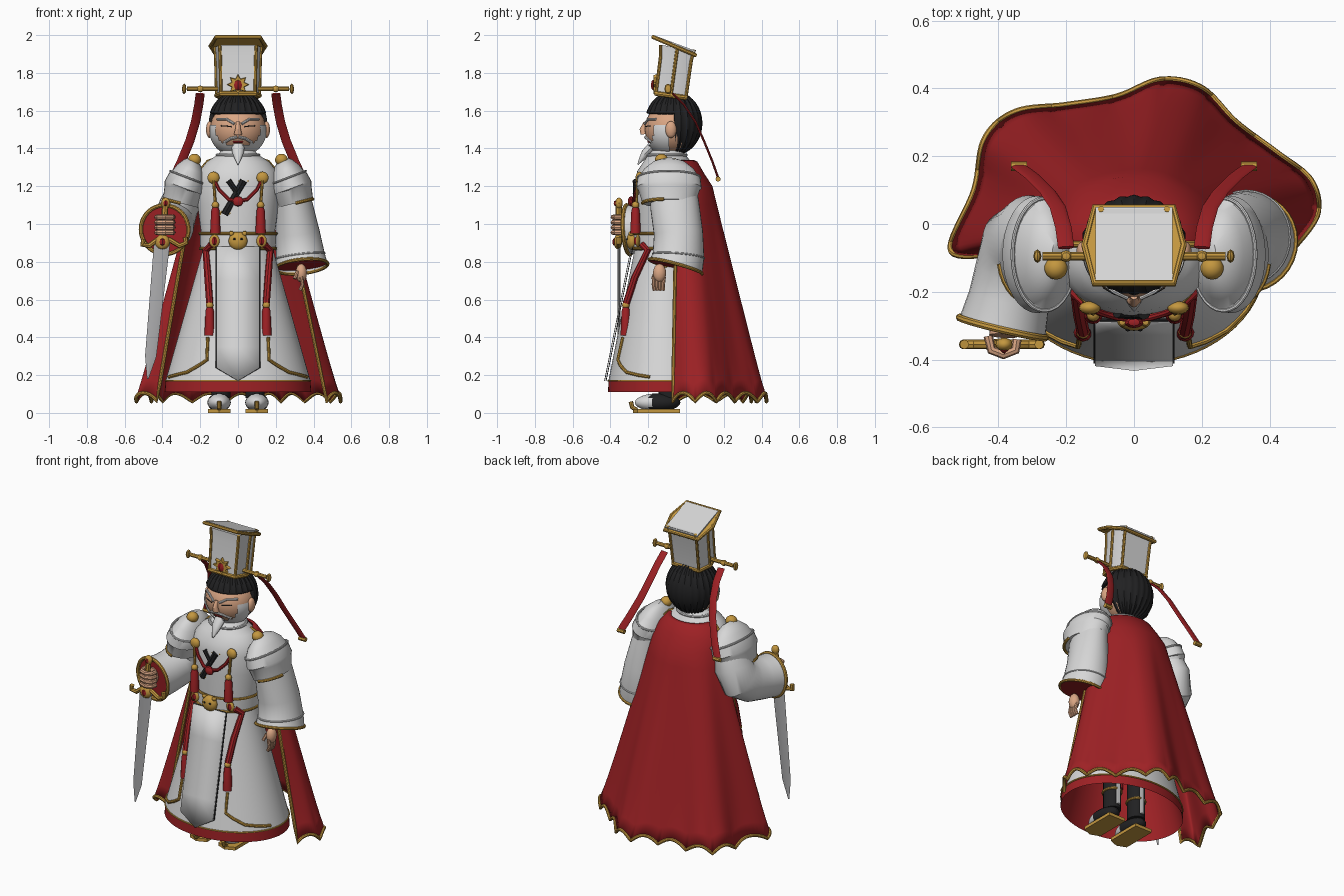
import bpy, bmesh, math
from mathutils import Vector

default_cube = bpy.data.objects.get("Cube")
if default_cube:
    bpy.data.objects.remove(default_cube, do_unlink=True)


def material(name, red, green, blue):
    mat = bpy.data.materials.new(name)
    mat.use_nodes = True
    mat.diffuse_color = (red, green, blue, 1)
    mat.node_tree.nodes["Principled BSDF"].inputs["Base Color"].default_value = (red, green, blue, 1)
    return mat


white = material("white cloth", .68, .68, .68)
red = material("red cloth", .34, .015, .018)
gold = material("gold trim", .55, .31, .05)
black = material("black hair", .015, .015, .016)
skin = material("skin", .7, .38, .23)
steel = material("steel", .42, .42, .43)
HEXAGON = [(1, 0), (.8, 1), (-.8, 1), (-1, 0), (-.8, -1), (.8, -1)]
RECTANGLE = [(1, 1), (-1, 1), (-1, -1), (1, -1)]


def circle(count):
    return [(math.cos(math.tau * k / count), math.sin(math.tau * k / count)) for k in range(count)]


def finish(name, bm, mat):
    bmesh.ops.recalc_face_normals(bm, faces=bm.faces)
    mesh = bpy.data.meshes.new(name)
    bm.to_mesh(mesh)
    bm.free()
    mesh.materials.append(mat)
    ob = bpy.data.objects.new(name, mesh)
    bpy.context.collection.objects.link(ob)
    return ob


def grid(name, rows, mat, closed=False, caps=False):
    bm = bmesh.new()
    verts = [[bm.verts.new(p) for p in row] for row in rows]
    count = len(rows[0])
    for low, high in zip(verts, verts[1:]):
        for k in range(count if closed else count - 1):
            n = (k + 1) % count
            bm.faces.new((low[k], low[n], high[n], high[k]))
    if caps:
        bm.faces.new(verts[0])
        bm.faces.new(verts[-1])
    return finish(name, bm, mat)


def loft(name, path, mat, shape=None, caps=True):
    """Skin rings (x, y, z, width, depth) along a path; returns the rings."""
    shape = shape or circle(32)
    centres = [Vector(p[:3]) for p in path]
    rings = []
    for i, (c, p) in enumerate(zip(centres, path)):
        along = (centres[min(i + 1, len(path) - 1)] - centres[max(i - 1, 0)]).normalized()
        side = (Vector((1, 0, 0)) - along * along.x).normalized()
        other = along.cross(side)
        rings.append([c + side * a * p[3] + other * b * p[4] for a, b in shape])
    grid(name, rings, mat, True, caps)
    return rings


def tube(name, points, radius, mat, closed=False):
    curve = bpy.data.curves.new(name, "CURVE")
    curve.dimensions = "3D"
    curve.bevel_depth = radius
    curve.bevel_resolution = 2
    curve.use_fill_caps = True
    curve.materials.append(mat)
    spline = curve.splines.new("POLY")
    spline.points.add(len(points) - 1)
    for target, p in zip(spline.points, points):
        target.co = (*p, 1)
    spline.use_cyclic_u = closed
    ob = bpy.data.objects.new(name, curve)
    bpy.context.collection.objects.link(ob)
    bpy.ops.object.select_all(action="DESELECT")
    ob.select_set(True)
    bpy.context.view_layer.objects.active = ob
    bpy.ops.object.convert(target="MESH")


def ball(name, centre, scale, mat, segments=24, keep=None, ridge=0):
    bm = bmesh.new()
    bmesh.ops.create_uvsphere(bm, u_segments=segments, v_segments=max(segments // 2, 4), radius=1)
    for v in bm.verts:
        swell = 1 + ridge * math.cos(24 * math.atan2(v.co.y, v.co.x))
        v.co = Vector(centre) + Vector([a * b * swell for a, b in zip(v.co, scale)])
    if keep:
        drop = [f for f in bm.faces if not keep(f.calc_center_median())]
        bmesh.ops.delete(bm, geom=drop, context="FACES")
    return finish(name, bm, mat)


def skirt_size(z):
    return .19 + .285 * (.85 - z), .165 + .2 * (.85 - z)


def on_skirt(x, z, lift=0):
    wide, deep = skirt_size(z)
    return (x, -.11 - deep * math.sqrt(1 - (x / wide) ** 2) - lift, z)


def on_chest(x, z, lift=.01):
    return (x, -.1 - .17 * math.sqrt(1 - (x / .22) ** 2) - lift, z)


def on_face(x, z, lift=.003):
    return (x, -.075 - .144 * math.sqrt(1 - (x / .148) ** 2 - ((z - 1.505) / .138) ** 2) - lift, z)


def tassel(name, top, length):
    x, y, z = top
    ball(name + "_knot", top, (.02, .02, .02), gold, 12)
    loft(name, [(x, y, z, .012, .012), (x, y, z - .03, .022, .022), (x, y, z - length, .028, .028)],
         red, circle(12))


# Skirt, hem and open lining
skirt = loft("skirt", [(0, -.11, z, *skirt_size(z)) for z in (.86, .7, .5, .3, .17)], white, circle(64), False)
tube("hem_trim", skirt[-1], .005, gold, True)
loft("skirt_hem", [(0, -.11, .17, .383, .3), (0, -.11, .11, .388, .303)], red, circle(64), False)
loft("skirt_lining", [(0, -.11, .11, .386, .301), (0, -.11, .17, .372, .288), (0, -.11, .62, .24, .195)],
     red, circle(64), False)

# Front panel with dark backing
for name, mat, extra, lift in (("panel_backing", black, .005, .014), ("front_panel", white, 0, .022)):
    rows = []
    for z in (.88, .7, .5, .35, .24):
        tips = [z, z - .07 if z < .3 else z, z]
        rows.append([(x * (.115 + extra), on_skirt(0, h, lift)[1], h) for x, h in zip((-1, 0, 1), tips)])
    plate = grid(name, rows, mat)
    plate.modifiers.new("Thickness", "SOLIDIFY").thickness = .004

# Torso, collar and belt
torso = loft("torso", [(0, -.1, z, w, d) for z, w, d in (
    (.84, .19, .165), (.95, .195, .168), (1.1, .215, .17), (1.22, .22, .17), (1.28, .205, .158),
    (1.33, .165, .125), (1.365, .11, .1), (1.39, .085, .08))], white, circle(48))
tube("collar", torso[-2], .009, white, True)
belt = loft("belt", [(0, -.1, .87, .2, .178), (0, -.1, .95, .203, .178)], white, circle(48))
for edge in belt:
    tube("belt_edge", edge, .008, gold, True)
ball("belt_clasp", (0, -.285, .91), (.05, .03, .048), gold)
for s in (-1, 1):
    ball("clasp_ear", (s * .035, -.29, .95), (.014, .014, .014), gold, 10)
    ball("clasp_eye", (s * .018, -.31, .92), (.008, .007, .006), black, 8)

# Chest lapel and cords
for shift, mat, radius in ((0, black, .022), (.025, gold, .008), (-.025, gold, .008)):
    tube("lapel", [on_chest(-.07 + shift, 1.05, -.008), on_chest(.03 + shift, 1.23, -.008)], radius, mat)
tube("lapel_fold", [on_chest(-.05, 1.23, -.004), on_chest(0, 1.16, -.004)], .016, black)
ball("cord_knot", on_chest(0, 1.12, .02), (.03, .018, .028), red, 10)

# Ornaments, shoulders and legs on both sides
for s in (-1, 1):
    tube("chest_cord", [on_chest(s * x, z) for x, z in ((.13, 1.24), (.1, 1.18), (.05, 1.13), (0, 1.12))], .01, red)
    ball("medallion", on_chest(s * .13, 1.245), (.032, .02, .032), gold, 16)
    tube("bead_chain", [on_chest(s * .13, 1.24, .02), on_chest(s * .12, 1.1, .02)], .008, gold)
    tassel("chest_tassel", on_chest(s * .12, 1.1, .025), .15)
    ball("belt_plate", on_chest(s * .125, .91, .015), (.028, .012, .035), gold, 12)
    ball("belt_gem", on_chest(s * .125, .91, .025), (.015, .012, .022), red, 4)
    tube("long_cord", [on_skirt(s * x, z, .025) for x, z in ((.14, .89), (.17, .86), (.16, .72), (.15, .58))], .019, red)
    tassel("long_tassel", on_skirt(s * .15, .57, .025), .16)
    tube("skirt_trim", [on_skirt(s * x, z, .004) for x, z in (
        (.16, .4), (.165, .28), (.21, .25), (.27, .215), (.33, .2), (.365, .19))], .009, gold)
    pads = loft("shoulder_guard", [(s * x, -.09, z, w, d) for x, z, w, d in (
        (.225, 1.34, .02, .04), (.238, 1.322, .05, .09), (.25, 1.29, .077, .132), (.262, 1.25, .094, .157),
        (.264, 1.245, .101, .166), (.285, 1.19, .11, .173), (.287, 1.183, .104, .164), (.305, 1.11, .095, .14))], white)
    tube("guard_rim", pads[4], .006, white, True)
    tube("guard_trim", pads[-1][1:9] if s > 0 else pads[-1][8:16], .009, gold)
    ball("shoulder_ornament", (s * .23, -.13, 1.34), (.035, .035, .032), gold, 14)
    loft("leg", [(s * .09, -.09, z, .05, .055) for z in (.08, .6)], black, circle(16))
    tube("leg_stripe", [(s * .09, -.035, z) for z in (.1, .55)], .014, white)
    tube("ankle_band", [(s * .09 + a * .052, -.09 + b * .057, .2) for a, b in circle(16)], .008, gold, True)
    shoe = ball("shoe", (s * .1, -.15, .055), (.062, .12, .048), white)
    shoe.data.materials.append(black)
    for face in shoe.data.polygons:
        face.material_index = int(face.center.y > -.19)
    loft("shoe_sole", [(s * .1, -.15, z, .06, .118) for z in (0, .02)], gold,
         [(1, -.9), (1, 1), (-1, 1), (-1, -.9), (0, -1.1)])
    tube("toe_curl", [(s * .1, -.26, .015), (s * .1, -.285, .03), (s * .1, -.292, .06)], .012, gold)

# Lowered left sleeve and hand
cuff = loft("left_sleeve", [(.27, -.07, 1.22, .08, .12), (.295, -.06, 1.1, .1, .13), (.315, -.04, .95, .118, .13),
                            (.33, -.04, .83, .13, .137), (.336, -.055, .775, .14, .145)], white, caps=False)
tube("left_cuff_trim", cuff[-1], .009, gold, True)
tube("left_cuff_seam", cuff[-2], .005, white, True)
loft("left_sleeve_lining", [(.33, -.045, .84, .1, .1), (.336, -.055, .78, .135, .14)], red)
ball("left_hand", (.335, -.14, .74), (.03, .035, .05), skin, 16)
for k in range(4):
    tube("left_finger", [(.335, -.17 + k * .018, .72), (.342, -.172 + k * .017, .68), (.33, -.168 + k * .016, .65)], .01, skin)
tube("left_thumb", [(.315, -.16, .75), (.3, -.175, .71)], .01, skin)

# Raised right sleeve and hand
cuff = loft("right_sleeve", [(-.27, -.07, 1.22, .08, .12), (-.31, -.04, 1.1, .105, .125), (-.338, -.06, 1.03, .112, .13),
                             (-.35, -.13, .99, .117, .125), (-.368, -.22, .975, .12, .125),
                             (-.388, -.305, .97, .13, .13)], white, caps=False)
tube("right_cuff_trim", cuff[-1], .011, gold, True)
loft("right_sleeve_lining", [(-.37, -.24, .975, .1, .1), (-.387, -.3, .97, .126, .126)], red)
loft("right_wrist", [(-.38, -.25, .99, .04, .04), (-.385, -.33, 1, .042, .05)], skin, circle(16))
for k in range(4):
    z = .955 + k * .027
    tube("right_finger", [(-.43, -.33, z), (-.42, -.372, z), (-.385, -.385, z), (-.35, -.372, z), (-.345, -.34, z)], .014, skin)

# Sword
loft("sword_blade", [(-.4, -.355, .92, .043, .009), (-.462, -.355, .3, .03, .008), (-.478, -.355, .18, .004, .003)],
     steel, circle(4))
tube("sword_grip", [(-.4, -.355, .91), (-.385, -.355, 1.1)], .017, gold)
ball("sword_pommel", (-.383, -.355, 1.11), (.025, .02, .03), gold, 12)
ball("pommel_gem", (-.383, -.373, 1.11), (.012, .01, .015), red, 4)
tube("sword_guard", [(-.5, -.355, .92), (-.505, -.355, .89), (-.47, -.355, .885), (-.43, -.355, .915), (-.4, -.355, .92),
                     (-.36, -.355, .915), (-.31, -.355, .885), (-.275, -.355, .9), (-.28, -.355, .93)], .014, gold)
ball("guard_boss", (-.4, -.36, .905), (.04, .022, .04), gold, 12)
ball("guard_gem", (-.4, -.38, .905), (.016, .01, .02), red, 4)

# Cape with folds, scalloped hem and gold edging
outline = [(-.43, -.09), (-.54, -.075), (-.47, .1), (-.44, .25), (-.35, .33), (-.2, .35), (-.05, .375), (.08, .425),
           (.2, .4), (.3, .3), (.42, .21), (.52, .13), (.54, .03), (.47, -.07)]
points = [Vector(p) for p in [outline[0]] + outline + [outline[-1]]]


def hem_point(u):
    i = min(int(u * (len(outline) - 1)), len(outline) - 2)
    t = u * (len(outline) - 1) - i
    a, b, c, d = points[i:i + 4]
    return .5 * (2 * b + (c - a) * t + (2 * a - 5 * b + 4 * c - d) * t ** 2 + (3 * b - a - 3 * c + d) * t ** 3)


columns = [k / 110 for k in range(111)]
rows = []
for wide, deep, z in ((.13, .1, 1.34), (.16, .12, 1.33), (.21, .155, 1.27)):
    rows.append([(-wide * math.cos(math.pi * u), -.06 + deep * math.sin(math.pi * u), z) for u in columns])
for step in range(13):
    t = step / 12
    row = []
    for u in columns:
        top = Vector((-.235 * math.cos(math.pi * u), -.05 + .19 * math.sin(math.pi * u)))
        flat = top.lerp(hem_point(u), t)
        scallop = .045 * abs(math.sin(math.pi * 11 * u))
        row.append((flat.x, flat.y, 1.2 - 1.14 * t + scallop * t ** 8))
    rows.append(row)
cape = grid("cape", rows, red)
cape.modifiers.new("Thickness", "SOLIDIFY").thickness = .008
tube("cape_trim", [r[0] for r in rows] + rows[-1][1:-1] + [r[-1] for r in reversed(rows)], .01, gold)

# Head, hair and beard
ball("head", (0, -.075, 1.505), (.148, .144, .138), skin, 32)
hair = ball("hair", (0, -.066, 1.533), (.155, .15, .168), black, 96,
            lambda c: c.z > 1.59 or c.y > -.055, .018)
hair.modifiers.new("Thickness", "SOLIDIFY").thickness = .02
ball("beard", (0, -.077, 1.497), (.153, .15, .143), white, 64,
     lambda c: c.y < -.09 and c.z < 1.52 and (c.x / .12) ** 2 + ((c.z - 1.5) / .09) ** 2 > 1)
loft("goatee", [(0, -.18, 1.41, .035, .025), (0, -.215, 1.375, .03, .022), (0, -.235, 1.345, .018, .014),
                (0, -.255, 1.315, .003, .003)], white, circle(12))
loft("nose", [(0, -.215, 1.54, .01, .008), (0, -.228, 1.5, .015, .018), (0, -.224, 1.475, .022, .016)], skin, circle(12))
tube("mouth", [on_face(x, 1.435, 0) for x in (-.025, 0, .025)], .005, red)
for s in (-1, 1):
    ball("ear", (s * .15, -.08, 1.5), (.02, .03, .045), skin, 14)
    tube("eyebrow", [on_face(s * x, z) for x, z in ((.02, 1.53), (.06, 1.555), (.11, 1.555))], .007, white)
    tube("eye", [on_face(s * x, z, -.001) for x, z in ((.035, 1.515), (.06, 1.518), (.09, 1.52))], .003, black)
    tube("moustache", [on_face(s * x, z) for x, z in ((.005, 1.46), (.04, 1.452), (.075, 1.43))], .008, white)

# Tall crown with sloping board
crown = loft("crown", [(0, -.08, 1.68, .113, .08), (0, -.053, 1.88, .118, .082), (0, -.045, 1.935, .122, .09)],
             white, HEXAGON)
for low, middle, high in zip(*crown):
    tube("crown_edge", [low, middle, high], .009, gold)
tube("crown_band", crown[0], .013, gold, True)
frame = loft("board_frame", [(0, -.063, 1.942, .145, .122), (0, -.06, 1.949, .145, .122)], gold, HEXAGON)
tube("board_rim", frame[0], .011, gold, True)
loft("crown_board", [(0, -.06, 1.949, .113, .115), (0, -.057, 1.957, .113, .115)], white, RECTANGLE)
star = [(a * r, b * r) for (a, b), r in zip(circle(16), [1, .6] * 8)]
loft("crown_star", [(0, -.155, 1.738, .06, .055), (0, -.172, 1.738, .056, .05)], gold, star)
ball("crown_gem", (0, -.174, 1.735), (.022, .012, .028), red, 4)

# Hairpin and ribbons
tube("hairpin", [(-.27, -.095, 1.715), (.27, -.095, 1.715)], .012, gold)
for s in (-1, 1):
    ball("pin_tip", (s * .285, -.095, 1.715), (.012, .02, .028), gold, 8)
    ball("pin_bead", (s * .2, -.095, 1.715), (.02, .018, .018), gold, 10)
    path = [(.2, -.07, 1.69), (.208, -.01, 1.63), (.225, .05, 1.54), (.255, .095, 1.44), (.3, .14, 1.33), (.34, .17, 1.245)]
    loft("ribbon", [(s * x, y, z, .024, .006) for x, y, z in path], red, circle(12))
    tube("ribbon_end", [(s * .315, .17, 1.238), (s * .362, .17, 1.238)], .014, gold)

# Smooth shading with sharp creases
bpy.ops.object.select_all(action="DESELECT")
for ob in bpy.context.collection.objects:
    if ob.type == "MESH":
        ob.select_set(True)
        bpy.context.view_layer.objects.active = ob
bpy.ops.object.shade_smooth_by_angle(angle=math.radians(35))
